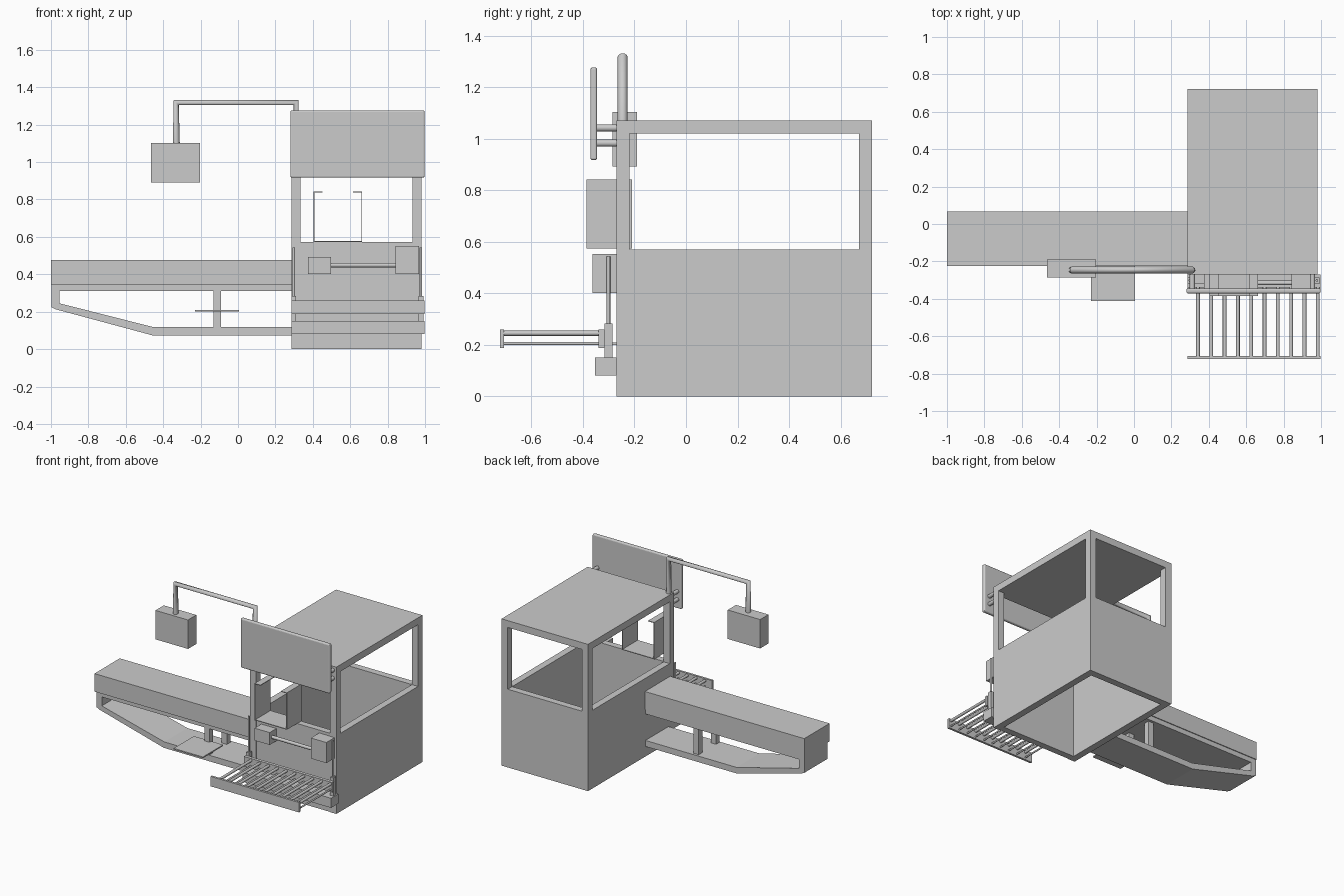
import bpy, bmesh
from mathutils import Vector

if "Cube" in bpy.data.objects:
    bpy.data.objects.remove(bpy.data.objects["Cube"])


def finish(name, bm):
    bmesh.ops.recalc_face_normals(bm, faces=bm.faces)
    me = bpy.data.meshes.new(name)
    bm.to_mesh(me)
    bm.free()
    ob = bpy.data.objects.new(name, me)
    bpy.context.scene.collection.objects.link(ob)
    return ob


def box(name, x, y, z, bevel=0):
    bm = bmesh.new()
    bmesh.ops.create_cube(bm, size=1)
    for v in bm.verts:
        v.co = [a[0] + (c + 0.5) * (a[1] - a[0]) for a, c in zip((x, y, z), v.co)]
    ob = finish(name, bm)
    if bevel:
        m = ob.modifiers.new("round", 'BEVEL')
        m.width, m.segments = bevel, 3
    return ob


def prism(name, profile, y0, y1):
    # extrude an x-z outline along y
    bm = bmesh.new()
    f = bm.faces.new([bm.verts.new((x, y0, z)) for x, z in profile])
    r = bmesh.ops.extrude_face_region(bm, geom=[f])
    vs = [g for g in r["geom"] if isinstance(g, bmesh.types.BMVert)]
    bmesh.ops.translate(bm, verts=vs, vec=(0, y1 - y0, 0))
    return finish(name, bm)


def tube(name, pts, radius):
    cu = bpy.data.curves.new(name, 'CURVE')
    cu.dimensions = '3D'
    cu.bevel_depth, cu.bevel_resolution, cu.use_fill_caps = radius, 4, True
    sp = cu.splines.new('POLY')
    sp.points.add(len(pts) - 1)
    for p, c in zip(sp.points, pts):
        p.co = (*c, 1)
    ob = bpy.data.objects.new(name, cu)
    bpy.context.scene.collection.objects.link(ob)
    return ob


# cabin: open-bottom shell with four corner posts and window openings
X0, X1, Y0, Y1, T = 0.285, 0.982, -0.27, 0.722, 0.05
for i, x in enumerate((X0, X1 - T)):
    for j, y in enumerate((Y0, Y1 - T)):
        box(f"cabin_post_{i}{j}", (x, x + T), (y, y + T), (0, 1.02))
    box(f"cabin_side_wall_{i}", (x, x + T), (Y0 + T, Y1 - T), (0, 0.57))
box("cabin_back_wall", (X0 + T, X1 - T), (Y1 - T, Y1), (0, 0.57))
box("cabin_front_wall", (X0 + T, X1 - T), (Y0 + 0.003, Y0 + T), (0, 0.573))
box("cabin_roof", (X0, X1), (Y0, Y1), (1.02, 1.07))

# sign board on round brackets
box("front_board", (0.28, 0.998), (-0.371, -0.345), (0.917, 1.277), 0.009)
for x in (0.312, 0.955):
    for z in (0.983, 1.042):
        tube("board_bracket", [(x, -0.35, z), (x, -0.26, z)], 0.014)

# overhead arm with hanging box
tube("overhead_arm", [(0.31, -0.246, 1.0), (0.31, -0.246, 1.318),
                      (-0.33, -0.246, 1.318), (-0.33, -0.246, 1.09)], 0.019)
box("hanging_box", (-0.465, -0.203), (-0.286, -0.19), (0.892, 1.103))

# thin open tray above the front wall
for s, x in ((1, 0.404), (-1, 0.664)):
    box("tray_side", sorted((x, x + s * 0.005)), (-0.386, -0.21), (0.573, 0.842))
    box("tray_lip", sorted((x, x + s * 0.048)), (-0.386, -0.21), (0.837, 0.842))
box("tray_floor", (0.404, 0.664), (-0.386, -0.21), (0.573, 0.578))

# two equipment boxes joined by a rod
box("small_equipment_box", (0.375, 0.497), (-0.345, Y0 + 0.01), (0.402, 0.492))
box("large_equipment_box", (0.842, 0.967), (-0.363, Y0 + 0.01), (0.402, 0.552))
tube("equipment_rod", [(0.48, -0.315, 0.449), (0.86, -0.315, 0.449)], 0.012)

# bumper and upright handrails
box("bumper", (0.285, 0.998), (-0.353, Y0), (0.08, 0.15))
for x in (0.298, 0.978):
    box("handrail_base", (x - 0.013, x + 0.013), (-0.317, -0.285), (0.15, 0.283))
    tube("handrail", [(x, -0.301, 0.28), (x, -0.301, 0.543)], 0.007)

# fold-out rack
box("rack_front_rail", (0.285, 0.998), (-0.722, -0.706), (0.188, 0.26))
box("rack_rear_rail", (0.285, 0.998), (-0.34, -0.317), (0.188, 0.26))
for i in range(10):
    x = 0.342 + i * 0.0712
    tube("rack_bar", [(x, -0.71, 0.245), (x, -0.33, 0.245)], 0.01)
    tube("rack_lower_bar", [(x, -0.71, 0.205), (x, -0.33, 0.205)], 0.006)

# side beam and the bent brace plate below it
box("side_beam", (-1, 0.29), (-0.225, 0.066), (0.345, 0.476))
prism("beam_brace", [(0.29, 0.345), (-0.998, 0.345), (-0.998, 0.225), (-0.975, 0.213),
                     (-0.455, 0.073), (0.29, 0.073), (0.29, 0.117), (-0.45, 0.117),
                     (-0.955, 0.245), (-0.955, 0.31), (0.29, 0.31)], -0.205, 0.06)
for y in (-0.2, 0.0):
    box("brace_post", (-0.132, -0.09), (y, y + 0.042), (0.11, 0.32))
box("step_plate", (-0.23, 0.006), (-0.413, -0.18), (0.2, 0.209))
